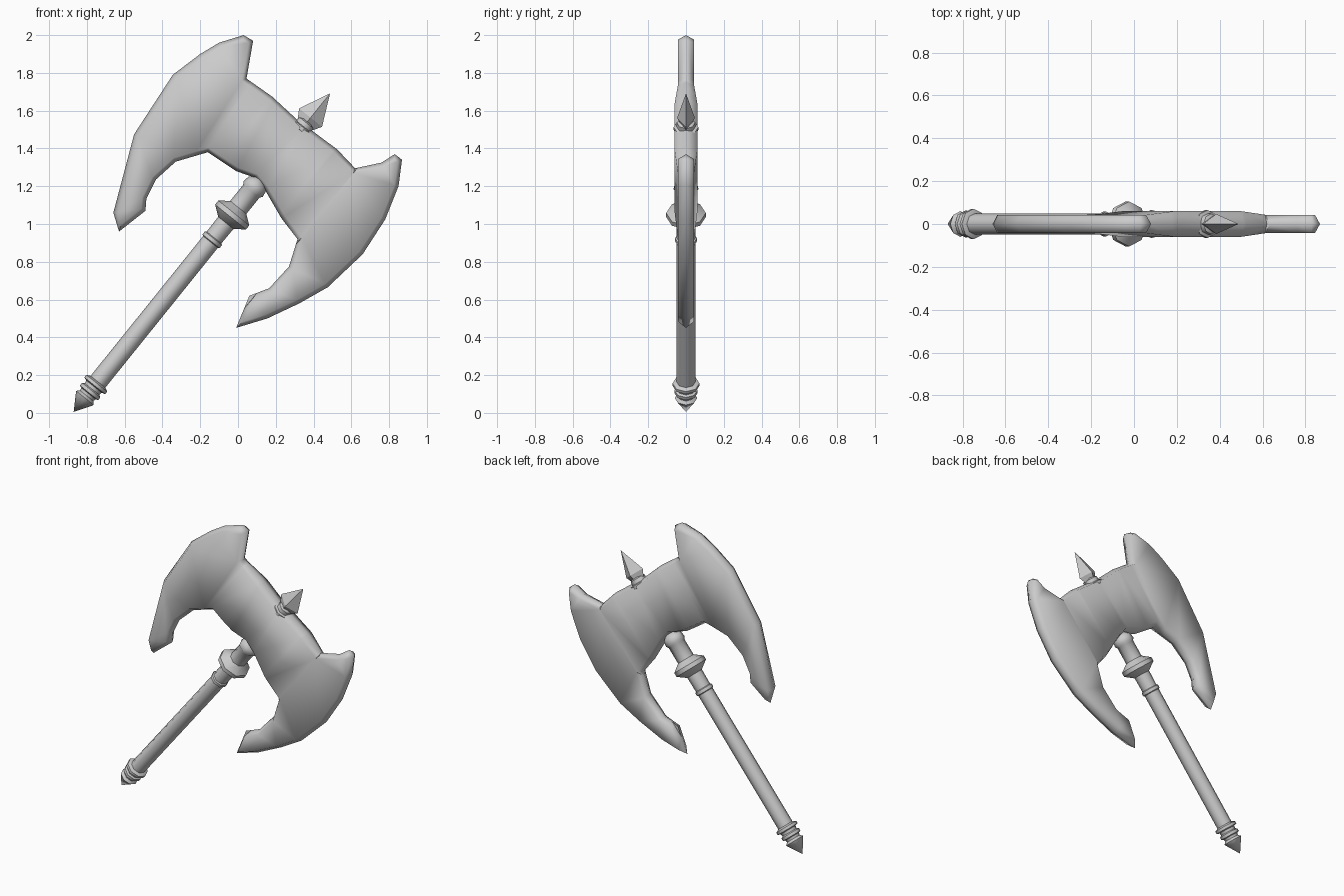
import bpy, bmesh, math
from mathutils import Vector, Matrix

if "Cube" in bpy.data.objects:
    bpy.data.objects.remove(bpy.data.objects["Cube"])

# Weapon axis: pommel tip to spike tip, tilted in the xz plane
ORIGIN = Vector((-0.87, 0, 0.005))
TILT = math.atan2(0.627, 0.779)
FRAME = Matrix.Translation(ORIGIN) @ Matrix.Rotation(TILT, 4, 'Y')
SIDE = Vector((math.cos(TILT), 0, -math.sin(TILT)))


def finish(bm, name, angle):
    bmesh.ops.recalc_face_normals(bm, faces=bm.faces)
    mesh = bpy.data.meshes.new(name)
    bm.to_mesh(mesh)
    bm.free()
    ob = bpy.data.objects.new(name, mesh)
    bpy.context.collection.objects.link(ob)
    bpy.ops.object.select_all(action='DESELECT')
    ob.select_set(True)
    bpy.context.view_layer.objects.active = ob
    bpy.ops.object.shade_smooth_by_angle(angle=math.radians(angle))
    return ob


def lathe(name, profile, sides=8, flat=1.0, angle=50):
    """Revolve (distance along axis, radius) pairs around the weapon axis."""
    bm = bmesh.new()
    rings = []
    for t, r in profile:
        rings.append([bm.verts.new(FRAME @ Vector((
            r * math.cos(2 * math.pi * i / sides),
            r * flat * math.sin(2 * math.pi * i / sides), t))) for i in range(sides)])
    for a, b in zip(rings, rings[1:]):
        for i in range(sides):
            j = (i + 1) % sides
            bm.faces.new((a[i], a[j], b[j], b[i]))
    bm.faces.new(rings[0])
    bm.faces.new(rings[-1])
    bmesh.ops.remove_doubles(bm, verts=bm.verts, dist=0.0005)
    return finish(bm, name, angle)


# Pommel: pointed cone with two rings
lathe("pommel", [(0, 0), (0.095, 0.06), (0.11, 0.045), (0.125, 0.048), (0.13, 0.062),
                 (0.148, 0.062), (0.155, 0.05), (0.172, 0.052), (0.178, 0.071),
                 (0.195, 0.071), (0.205, 0.05)])

# Handle shaft with a thin ring near the top
lathe("shaft", [(0.19, 0.05), (1.155, 0.05), (1.16, 0.058), (1.18, 0.058),
                (1.185, 0.05), (1.30, 0.052)])

# Flanged collar and the capped socket entering the blade
lathe("collar", [(1.285, 0.052), (1.325, 0.105), (1.352, 0.105), (1.39, 0.055),
                 (1.50, 0.055), (1.515, 0.066), (1.55, 0.06), (1.585, 0.02)])

# Double blade: half outline plate, chamfered rim, thicker in the middle
OUTLINE = [(0.03, 2.0), (0.08, 1.97), (0.045, 1.77), (0.18, 1.675), (0.31, 1.555),
           (0.525, 1.395), (0.62, 1.295), (0.76, 1.325), (0.83, 1.37), (0.868, 1.34),
           (0.85, 1.2), (0.78, 1.025), (0.66, 0.84), (0.475, 0.665), (0.325, 0.58),
           (0.155, 0.50), (-0.01, 0.45), (0.06, 0.62), (0.165, 0.66), (0.27, 0.775),
           (0.315, 0.92), (0.23, 1.03), (0.14, 1.185), (0.09, 1.245), (-0.01, 1.28),
           (-0.16, 1.38), (-0.33, 1.33), (-0.435, 1.235), (-0.485, 1.135),
           (-0.49, 1.07), (-0.63, 0.96), (-0.66, 1.06), (-0.55, 1.475),
           (-0.345, 1.79), (-0.2, 1.9), (-0.1, 1.96)]


def half_thickness(co):
    s = abs((co - ORIGIN).dot(SIDE))
    k = min(max((s - 0.2) / 0.16, 0), 1)
    return 0.06 - 0.017 * k


bm = bmesh.new()
face = bm.faces.new([bm.verts.new((x, 0, z)) for x, z in OUTLINE])
bm.normal_update()
bmesh.ops.inset_region(bm, faces=[face], thickness=0.022,
                       use_boundary=True, use_even_offset=True)
for s in (-0.36, -0.2, 0.0, 0.2, 0.36):
    bmesh.ops.bisect_plane(bm, geom=bm.verts[:] + bm.edges[:] + bm.faces[:], dist=0.0005,
                           plane_co=ORIGIN + SIDE * s, plane_no=SIDE)
# Raise the inner plate; rim vertices and cuts across the chamfer stay in proportion
inner = {v for f in bm.faces if not any(e.is_boundary for e in f.edges) for v in f.verts}
for v in bm.verts:
    if v in inner and not v.is_boundary:
        v.co.y = -half_thickness(v.co)
bmesh.ops.triangulate(bm, faces=[f for f in bm.faces if len(f.verts) > 4])
copy = bmesh.ops.duplicate(bm, geom=bm.verts[:] + bm.edges[:] + bm.faces[:])["geom"]
for v in copy:
    if isinstance(v, bmesh.types.BMVert):
        v.co.y *= -1
bmesh.ops.remove_doubles(bm, verts=bm.verts, dist=0.0005)
finish(bm, "double_blade", 75)

# Spike base rings and flattened four-sided spike head
lathe("spike_base", [(1.86, 0.045), (1.91, 0.05), (1.915, 0.065), (1.935, 0.065),
                     (1.94, 0.05), (1.965, 0.048), (1.975, 0.03)])
lathe("spike_head", [(1.93, 0.035), (2.0, 0.078), (2.165, 0)], sides=4, flat=0.6, angle=20)
